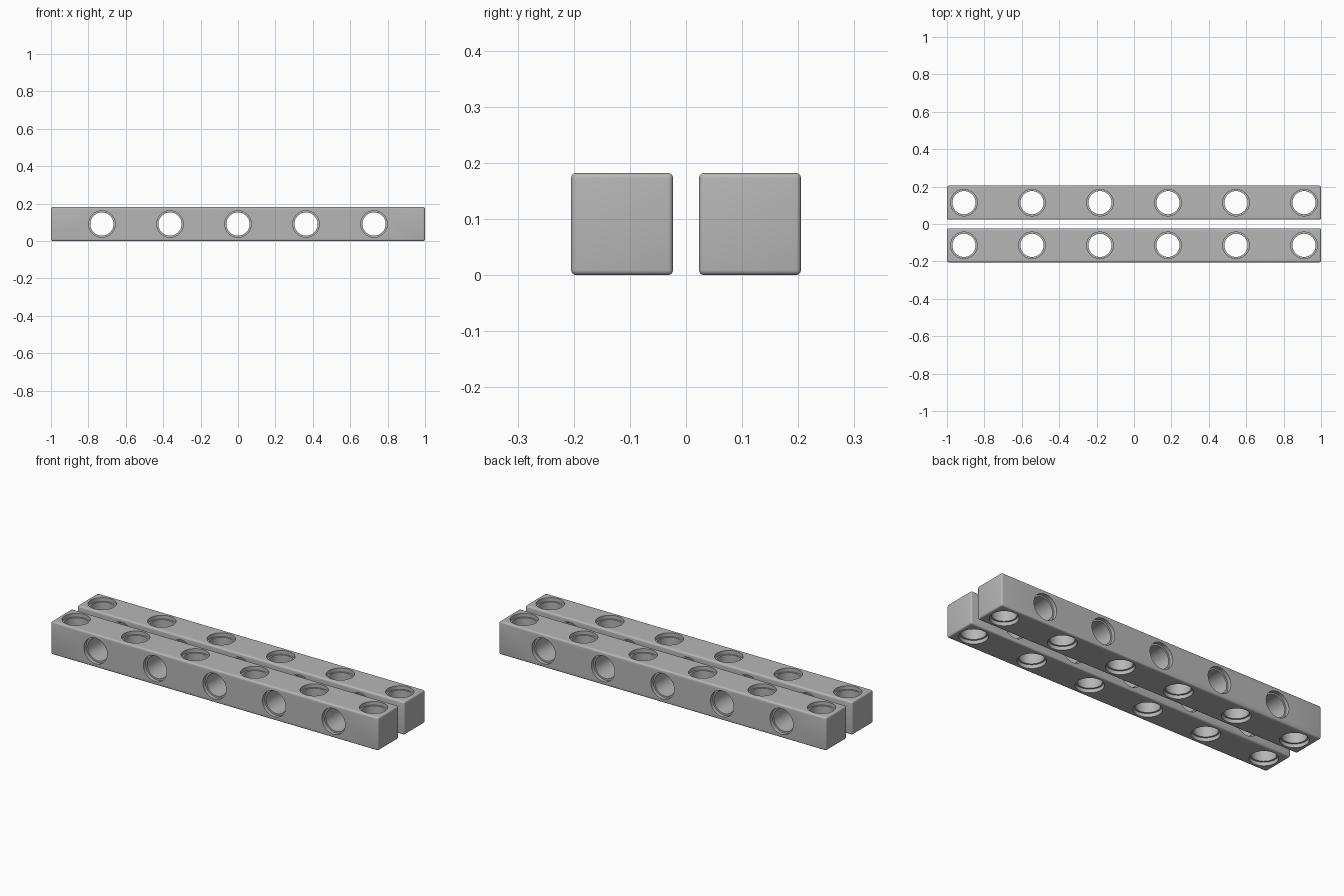
import bpy, bmesh, math
from mathutils import Matrix, Vector

cube = bpy.data.objects.get("Cube")
if cube:
    bpy.data.objects.remove(cube, do_unlink=True)

UNIT = 2 / 11            # beam is 11 units long, 1 unit square
HALF = UNIT / 2
BORE, RECESS, DEPTH = 0.062, 0.071, 0.02
SIDES = 48
BEAM_Y = 0.114

grey = bpy.data.materials.new("light grey plastic")
grey.use_nodes = True
colour = (0.47, 0.47, 0.47, 1)
grey.diffuse_color = colour
grey.node_tree.nodes["Principled BSDF"].inputs["Base Color"].default_value = colour


def make_object(name, bm):
    mesh = bpy.data.meshes.new(name)
    bmesh.ops.recalc_face_normals(bm, faces=bm.faces)
    bm.to_mesh(mesh)
    bm.free()
    mesh.materials.append(grey)
    ob = bpy.data.objects.new(name, mesh)
    bpy.context.collection.objects.link(ob)
    return ob


def add_stepped_pin(bm, matrix):
    """Solid of a through hole with a wider recess at both ends."""
    inner, outer = HALF - DEPTH, HALF + 0.01
    profile = [(RECESS, -outer), (RECESS, -inner), (BORE, -inner),
               (BORE, inner), (RECESS, inner), (RECESS, outer)]
    rings = []
    for r, h in profile:
        angles = [math.tau * i / SIDES for i in range(SIDES)]
        rings.append([bm.verts.new(matrix @ Vector((r * math.cos(a), r * math.sin(a), h)))
                      for a in angles])
    for low, high in zip(rings, rings[1:]):
        for i in range(SIDES):
            j = (i + 1) % SIDES
            bm.faces.new((low[i], low[j], high[j], high[i]))
    bm.faces.new(rings[0][::-1])
    bm.faces.new(rings[-1])


def make_beam(name, y):
    centre = Vector((0, y, HALF))

    # Rounded bar
    bm = bmesh.new()
    bmesh.ops.create_cube(bm, size=1, matrix=Matrix.Translation(centre)
                          @ Matrix.Diagonal((2, UNIT, UNIT, 1)))
    bmesh.ops.bevel(bm, geom=bm.edges[:], offset=0.009, segments=4,
                    profile=0.5, affect='EDGES')
    beam = make_object(name, bm)

    # Alternating upright and crosswise holes
    bm = bmesh.new()
    for k in range(-5, 6):
        place = Matrix.Translation(centre + Vector((k * UNIT, 0, 0)))
        if k % 2 == 0:
            place = place @ Matrix.Rotation(math.pi / 2, 4, 'X')
        add_stepped_pin(bm, place)
    cutter = make_object(name + "_hole_cutter", bm)

    # Cut the holes, then discard the cutter
    mod = beam.modifiers.new("holes", 'BOOLEAN')
    mod.operation, mod.solver, mod.object = 'DIFFERENCE', 'EXACT', cutter
    bpy.ops.object.select_all(action='DESELECT')
    beam.select_set(True)
    bpy.context.view_layer.objects.active = beam
    bpy.ops.object.modifier_apply(modifier=mod.name)
    bpy.data.objects.remove(cutter, do_unlink=True)
    bpy.ops.object.shade_smooth_by_angle(angle=math.radians(30))


make_beam("front_beam", -BEAM_Y)
make_beam("back_beam", BEAM_Y)
